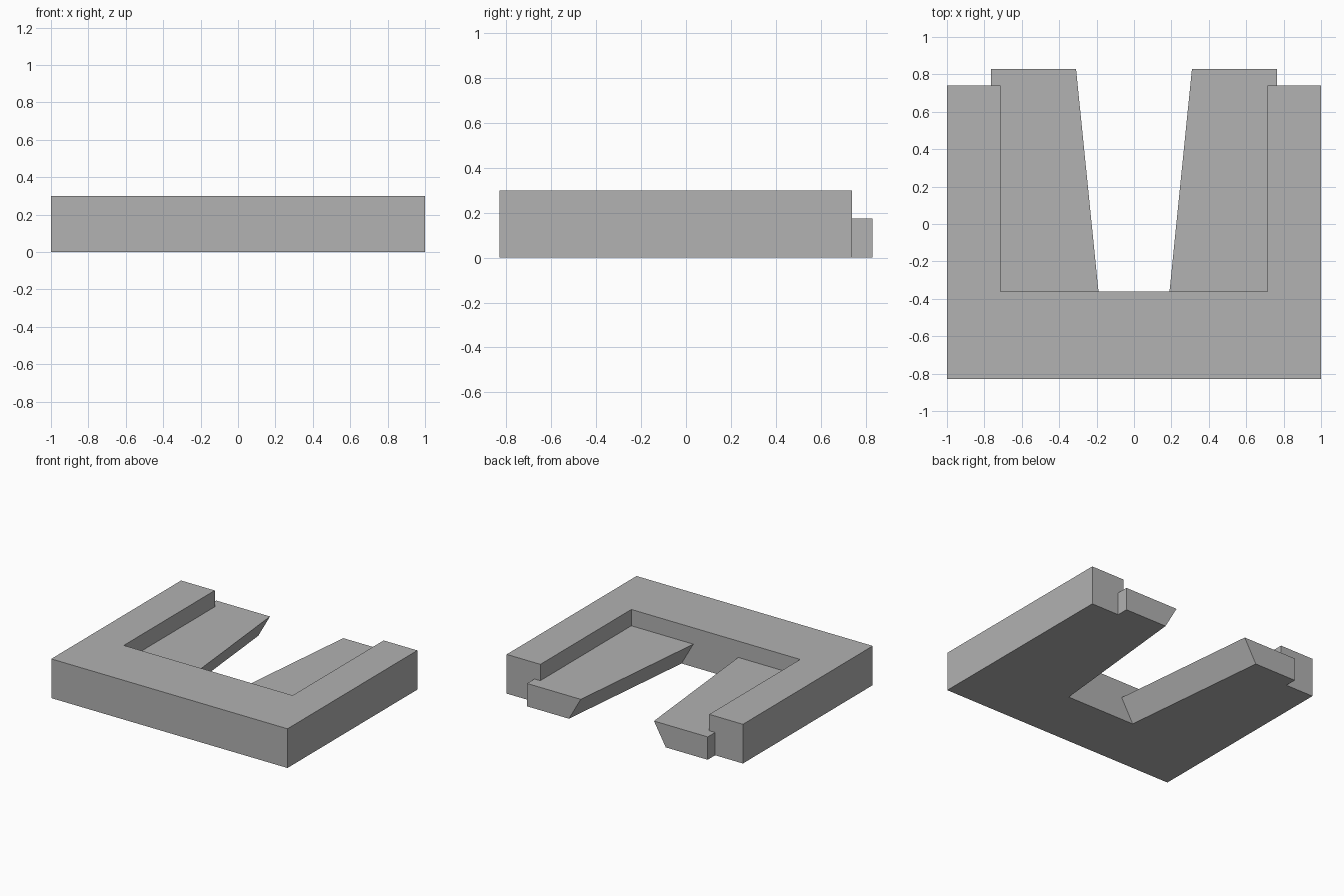
import bpy
import bmesh

cube = bpy.data.objects.get("Cube")
if cube:
    bpy.data.objects.remove(cube, do_unlink=True)

grey = bpy.data.materials.new("plain_grey")
grey.use_nodes = True
colour = (0.445, 0.445, 0.445, 1)
grey.diffuse_color = colour
grey.node_tree.nodes["Principled BSDF"].inputs["Base Color"].default_value = colour


def block(name, bottom, top, height):
    """Solid between a bottom outline at z = 0 and a matching top outline."""
    bm = bmesh.new()
    low = [bm.verts.new((x, y, 0)) for x, y in bottom]
    high = [bm.verts.new((x, y, height)) for x, y in top]
    bm.faces.new(low[::-1])
    bm.faces.new(high)
    for i in range(len(low)):
        j = (i + 1) % len(low)
        bm.faces.new((low[i], low[j], high[j], high[i]))
    bmesh.ops.recalc_face_normals(bm, faces=bm.faces)
    mesh = bpy.data.meshes.new(name)
    bm.to_mesh(mesh)
    bm.free()
    mesh.materials.append(grey)
    obj = bpy.data.objects.new(name, mesh)
    bpy.context.collection.objects.link(obj)
    return obj


front, back, end = -0.83, 0.74, 0.83
inner_x, inner_y = 0.715, -0.36

# U-shaped frame, open at the back
half = [(1, front), (1, back), (inner_x, back), (inner_x, inner_y)]
outline = half + [(-x, y) for x, y in reversed(half)]
block("u_frame", outline, outline, 0.30)

# Lower ledges with a tapering, undercut inner edge
undercut = 0.10
outer = [(0.765, end), (0.765, back), (inner_x, back), (inner_x, inner_y)]
edge = [(0.19, inner_y), (0.31, end)]
cut_edge = [(x + undercut, y) for x, y in edge]
ledges = block("dovetail_ledges", cut_edge + outer, edge + outer, 0.175)
mirror = ledges.modifiers.new("Mirror", "MIRROR")
mirror.use_mirror_merge = False
